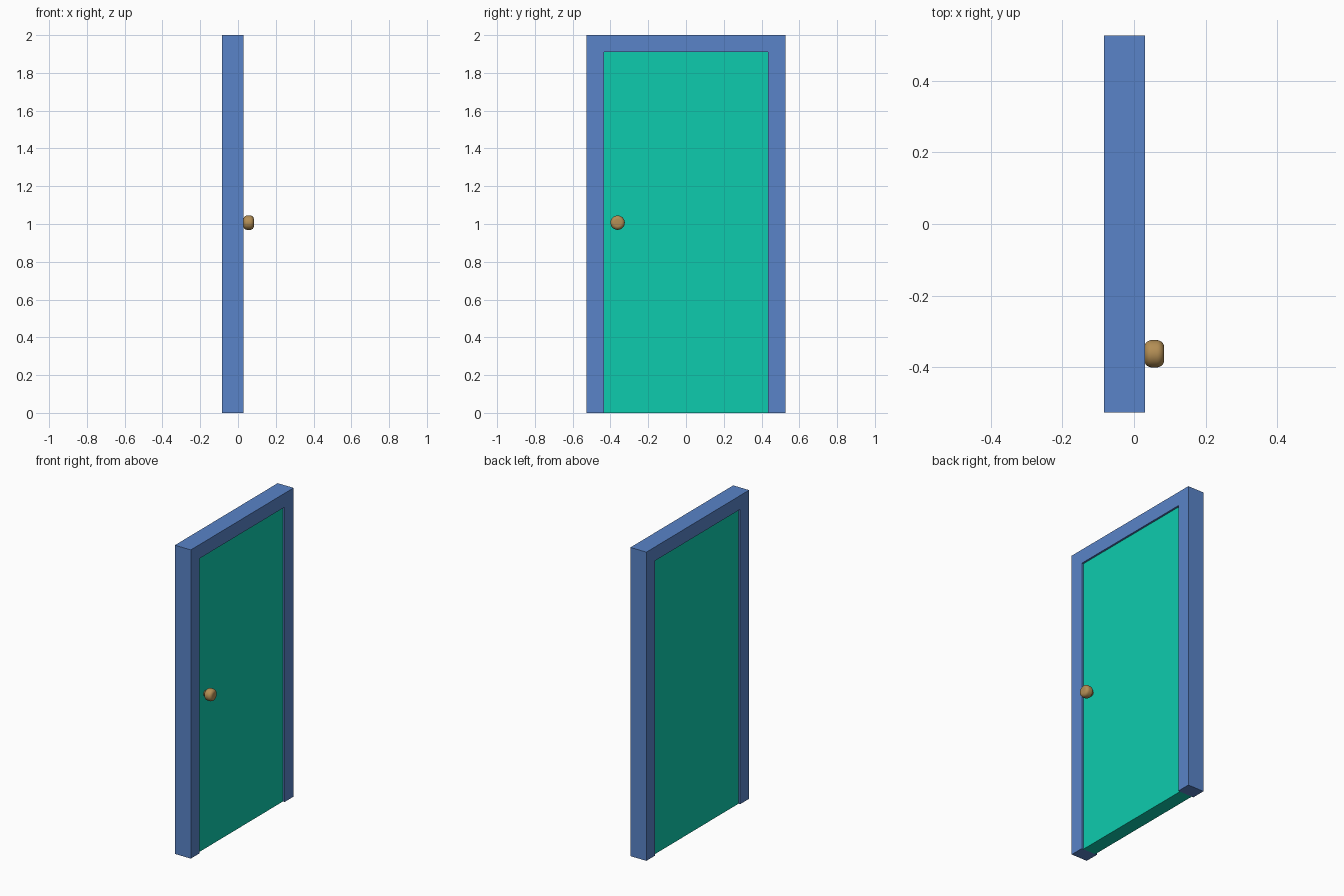
import bpy, bmesh, math
from mathutils import Matrix, Vector

if "Cube" in bpy.data.objects:
    bpy.data.objects.remove(bpy.data.objects["Cube"])


def material(name, rgb):
    mat = bpy.data.materials.new(name)
    mat.diffuse_color = (*rgb, 1.0)
    mat.use_nodes = True
    mat.node_tree.nodes["Principled BSDF"].inputs["Base Color"].default_value = mat.diffuse_color
    return mat


def make_object(name, bm, mat):
    bmesh.ops.recalc_face_normals(bm, faces=bm.faces[:])
    mesh = bpy.data.meshes.new(name)
    bm.to_mesh(mesh)
    bm.free()
    mesh.materials.append(mat)
    obj = bpy.data.objects.new(name, mesh)
    bpy.context.collection.objects.link(obj)
    return obj


def extrude_outline(name, outline, x0, x1, mat):
    """Extrude a (y, z) outline from x0 to x1."""
    bm = bmesh.new()
    face = bm.faces.new([bm.verts.new((x0, y, z)) for y, z in outline])
    moved = bmesh.ops.extrude_face_region(bm, geom=[face])["geom"]
    verts = [v for v in moved if isinstance(v, bmesh.types.BMVert)]
    bmesh.ops.translate(bm, verts=verts, vec=(x1 - x0, 0, 0))
    # the starting face is kept as the back cap
    return make_object(name, bm, mat)


def lathe_x(name, profile, centre, mat, steps=32):
    """Spin an (x, radius) profile about an axis parallel to x."""
    bm = bmesh.new()
    verts = [bm.verts.new((x, 0, r)) for x, r in profile]
    edges = [bm.edges.new(pair) for pair in zip(verts, verts[1:])]
    bmesh.ops.spin(bm, geom=verts + edges, cent=(0, 0, 0), axis=(1, 0, 0),
                   angle=math.tau, steps=steps)
    bmesh.ops.remove_doubles(bm, verts=bm.verts[:], dist=1e-5)
    bmesh.ops.transform(bm, matrix=Matrix.Translation(Vector(centre)), verts=bm.verts[:])
    obj = make_object(name, bm, mat)
    bpy.ops.object.select_all(action='DESELECT')
    obj.select_set(True)
    bpy.context.view_layer.objects.active = obj
    bpy.ops.object.shade_smooth_by_angle(angle=math.radians(40))
    return obj


blue = material("frame_blue", (0.10, 0.23, 0.58))
teal = material("door_teal", (0.004, 0.60, 0.42))
brass = material("knob_brass", (0.45, 0.27, 0.09))

OUT, IN, TOP, HEAD = 0.526, 0.435, 2.0, 1.91
BACK, FRONT, RECESS = -0.084, 0.030, 0.012

# Frame: two jambs and head in one piece
extrude_outline("door_frame",
                [(-OUT, 0), (-IN, 0), (-IN, HEAD), (IN, HEAD),
                 (IN, 0), (OUT, 0), (OUT, TOP), (-OUT, TOP)],
                BACK, FRONT, blue)

# Door leaf, slightly recessed on both sides
extrude_outline("door_leaf",
                [(-IN, 0), (IN, 0), (IN, HEAD), (-IN, HEAD)],
                BACK + RECESS, FRONT - RECESS, teal)

# Knob: short neck and a rounded, flattened head
R, FILLET, X0, X1 = 0.038, 0.02, 0.029, 0.084
profile = [(FRONT - RECESS, 0.0), (FRONT - RECESS, 0.017), (X0, 0.017)]
for cx, start in ((X0 + FILLET, 180), (X1 - FILLET, 90)):
    for i in range(7):
        a = math.radians(start - i * 15)
        profile.append((cx + FILLET * math.cos(a), R - FILLET + FILLET * math.sin(a)))
profile.append((X1, 0.0))
lathe_x("door_knob", profile, (0, -0.362, 1.007), brass)
